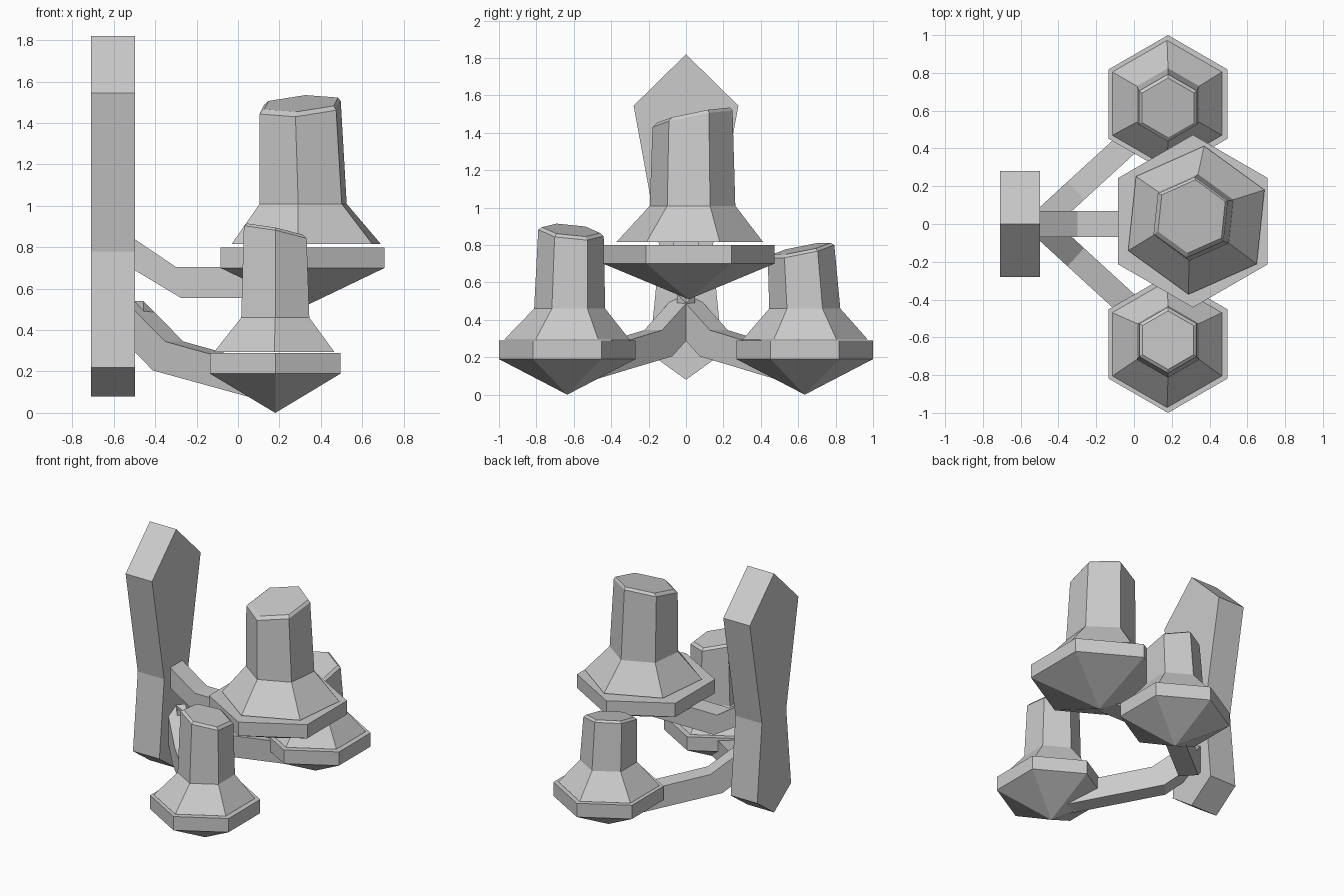
import bpy, bmesh
from math import sin, cos, pi, radians
from mathutils import Matrix

if "Cube" in bpy.data.objects:
    bpy.data.objects.remove(bpy.data.objects["Cube"])


def finish(name, bm):
    bmesh.ops.recalc_face_normals(bm, faces=bm.faces)
    mesh = bpy.data.meshes.new(name)
    bm.to_mesh(mesh)
    bm.free()
    obj = bpy.data.objects.new(name, mesh)
    bpy.context.collection.objects.link(obj)
    return obj


def hex_loft(name, rings, rot=0):
    """Loft hexagonal rings (cx, cy, z, radius, x slope, y slope); radius 0 is a tip."""
    bm = bmesh.new()
    loops = []
    for cx, cy, z, r, sx, sy in rings:
        if r == 0:
            loops.append([bm.verts.new((cx, cy, z))] * 6)
            continue
        loop = []
        for i in range(6):
            a = radians(90 + rot) + i * pi / 3
            dx, dy = r * cos(a), r * sin(a)
            loop.append(bm.verts.new((cx + dx, cy + dy, z + sx * dx + sy * dy)))
        loops.append(loop)
    for lo, hi in zip(loops, loops[1:]):
        for i in range(6):
            j = (i + 1) % 6
            corners = list(dict.fromkeys((lo[i], lo[j], hi[j], hi[i])))
            bm.faces.new(corners)
    for loop in (loops[0], loops[-1]):
        if loop[0] is not loop[1]:
            bm.faces.new(loop)
    return finish(name, bm)


def prism(name, strips, half, matrix):
    """Convex quad strips in the (u, z) plane, given as top/bottom pairs, thickened along v."""
    bm = bmesh.new()
    sides = [[[bm.verts.new((u, v, z)) for u, z in pair] for pair in strips]
             for v in (-half, half)]
    a, b = sides
    for i in range(len(strips) - 1):
        for s in sides:
            bm.faces.new((s[i][0], s[i + 1][0], s[i + 1][1], s[i][1]))
        for k in (0, 1):
            bm.faces.new((a[i][k], a[i + 1][k], b[i + 1][k], b[i][k]))
    for i in (0, -1):
        bm.faces.new((a[i][0], a[i][1], b[i][1], b[i][0]))
    bm.transform(matrix)
    return finish(name, bm)


# Wall plate: waisted outline extruded along x
half_outline = [(0, 1.82), (0.28, 1.545), (0.14, 0.78), (0.195, 0.22), (0, 0.08)]
outline = half_outline + [(-y, z) for y, z in half_outline[-2:0:-1]]
bm = bmesh.new()
face = bm.faces.new([bm.verts.new((-0.71, y, z)) for y, z in outline])
ext = bmesh.ops.extrude_face_region(bm, geom=[face])
bmesh.ops.translate(bm, vec=(0.213, 0, 0),
                    verts=[v for v in ext["geom"] if isinstance(v, bmesh.types.BMVert)])
finish("wall_plate", bm)

# Bent arms, starting at the plate
start = Matrix.Translation((-0.5, 0, 0))
prism("centre_arm", [((0, 0.84), (0, 0.69)), ((0.2, 0.705), (0.225, 0.555)),
                     ((0.86, 0.705), (0.86, 0.555))], 0.07, start)
for side, sign in (("front", -1), ("back", 1)):
    prism(side + "_arm", [((0, 0.54), (0, 0.34)), ((0.26, 0.345), (0.18, 0.205)),
                          ((0.82, 0.23), (0.82, 0.075))], 0.065,
          start @ Matrix.Rotation(sign * radians(42.5), 4, "Z"))


# Pointed hexagonal drip dishes
def dish(name, x, y, r, tip, low, high):
    hex_loft(name, [(x, y, tip, 0, 0, 0), (x, y, low, r, 0, 0), (x, y, high, r, 0, 0)])


dish("front_dish", 0.18, -0.635, 0.365, 0.0, 0.19, 0.29)
dish("back_dish", 0.18, 0.635, 0.365, 0.0, 0.19, 0.29)
dish("centre_dish", 0.312, 0.015, 0.457, 0.51, 0.70, 0.80)

# Candles: melted skirt, shaft and slanted top
hex_loft("front_candle", [(0.175, -0.637, 0.295, 0.335, 0, 0),
                          (0.18, -0.622, 0.46, 0.19, 0, 0),
                          (0.18, -0.615, 0.865, 0.175, -0.2, -0.1),
                          (0.18, -0.615, 0.88, 0.155, -0.2, -0.1)])
hex_loft("back_candle", [(0.175, 0.637, 0.295, 0.335, 0, 0),
                         (0.18, 0.635, 0.46, 0.19, 0, 0),
                         (0.18, 0.615, 0.765, 0.178, -0.1, 0.2),
                         (0.18, 0.615, 0.78, 0.158, -0.1, 0.2)])
hex_loft("centre_candle", [(0.33, 0.02, 0.815, 0.395, 0, 0),
                           (0.315, 0.035, 1.01, 0.23, 0, 0),
                           (0.30, 0.035, 1.475, 0.215, 0.07, 0.2),
                           (0.305, 0.04, 1.495, 0.195, 0.07, 0.2)], rot=-6)
